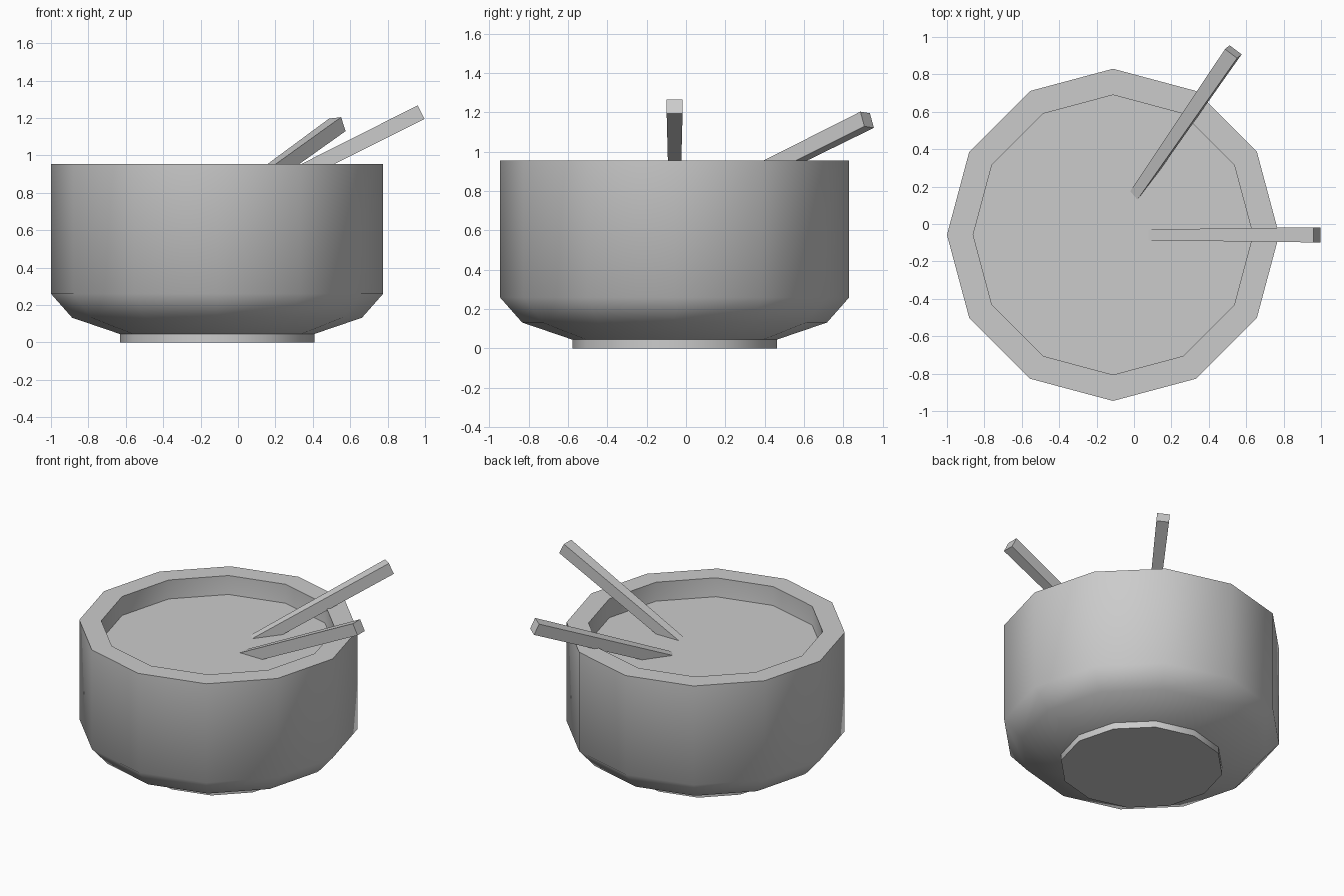
import bpy, bmesh, math
from mathutils import Vector, Matrix

if "Cube" in bpy.data.objects:
    bpy.data.objects.remove(bpy.data.objects["Cube"])

CX, CY, SIDES = -0.112, -0.058, 12


def finish(bm, name, angle=None):
    bmesh.ops.recalc_face_normals(bm, faces=bm.faces)
    mesh = bpy.data.meshes.new(name)
    bm.to_mesh(mesh)
    bm.free()
    obj = bpy.data.objects.new(name, mesh)
    bpy.context.collection.objects.link(obj)
    if angle:
        bpy.ops.object.select_all(action='DESELECT')
        obj.select_set(True)
        bpy.context.view_layer.objects.active = obj
        bpy.ops.object.shade_smooth_by_angle(angle=math.radians(angle))
    return obj


def lathe(name, profile, angle=None):
    """Twelve-sided turned solid, capped at both profile ends."""
    bm = bmesh.new()
    rings = []
    for r, z in profile:
        rings.append([bm.verts.new((CX + r * math.cos(math.tau * i / SIDES),
                                    CY + r * math.sin(math.tau * i / SIDES), z))
                      for i in range(SIDES)])
    for a, b in zip(rings, rings[1:]):
        for i in range(SIDES):
            j = (i + 1) % SIDES
            bm.faces.new((a[i], a[j], b[j], b[i]))
    bm.faces.new(rings[0])
    bm.faces.new(rings[-1])
    return finish(bm, name, angle)


def chopstick(name, end, heading, slope, roll, length=1.12):
    """Square tapered stick running down from its upper end into the bowl."""
    along = Vector((math.cos(heading), math.sin(heading), slope)).normalized()
    side = Vector((math.sin(heading), -math.cos(heading), 0))
    spin = Matrix.Rotation(roll, 3, along)
    side = spin @ side
    up = side.cross(along)
    bm = bmesh.new()
    ends = []
    for dist, width, height in ((0, 0.081, 0.081), (length, 0.055, 0.078)):
        c = Vector(end) - along * dist
        ends.append([bm.verts.new(c + side * (sx * width / 2) + up * (sz * height / 2))
                     for sx, sz in ((-1, -1), (1, -1), (1, 1), (-1, 1))])
    a, b = ends
    for i in range(4):
        j = (i + 1) % 4
        bm.faces.new((a[i], a[j], b[j], b[i]))
    bm.faces.new(a)
    bm.faces.new(b)
    return finish(bm, name)


# Bowl with foot, rounded base, thick rim and hollow inside
lathe("bowl", [(0.52, 0), (0.52, 0.045), (0.775, 0.132), (0.888, 0.26), (0.888, 0.955),
               (0.748, 0.955), (0.748, 0.30), (0.60, 0.15)], 50)

# Flat soup surface inside the bowl
bm = bmesh.new()
bmesh.ops.create_circle(bm, cap_ends=True, segments=SIDES, radius=0.748,
                        matrix=Matrix.Translation((CX, CY, 0.822)))
# Put a corner on the x axis, matching the bowl
first = bm.verts[:][0].co - Vector((CX, CY, 0.822))
bmesh.ops.rotate(bm, verts=bm.verts, cent=(CX, CY, 0.822),
                 matrix=Matrix.Rotation(-math.atan2(first.y, first.x), 3, 'Z'))
soup = finish(bm, "soup")
if soup.data.polygons[0].normal.z < 0:
    soup.data.flip_normals()

# Two chopsticks resting on the rim
chopstick("chopstick_right", (0.979, -0.058, 1.231), 0, 0.502, 0)
chopstick("chopstick_back", (0.531, 0.921, 1.163), math.atan2(0.765, 0.525), 0.41, math.radians(-6))
